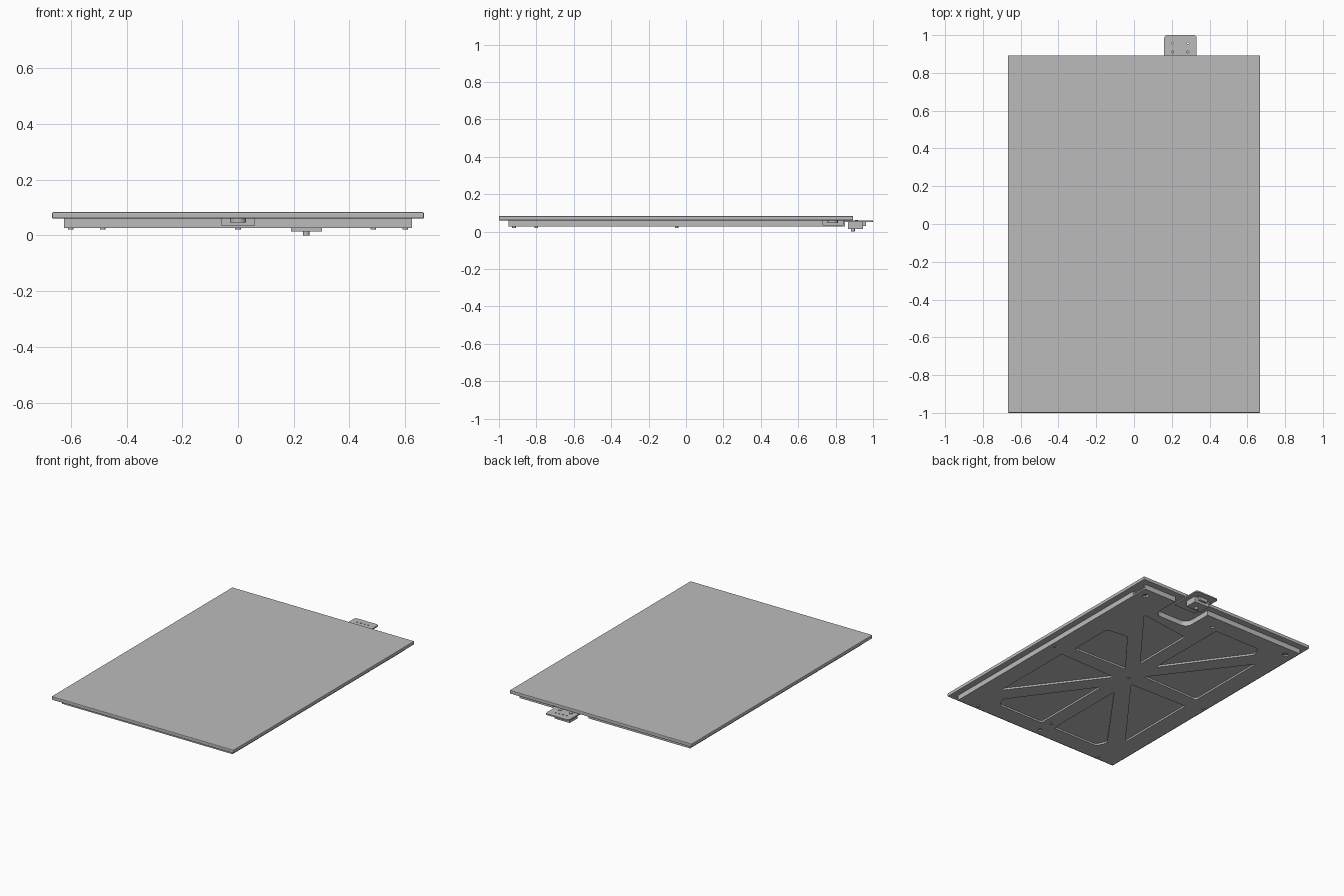
import bpy, bmesh, math

cube = bpy.data.objects.get("Cube")
if cube:
    bpy.data.objects.remove(cube, do_unlink=True)

grey = bpy.data.materials.new("plain grey")
grey.use_nodes = True
COLOUR = (0.5, 0.5, 0.5, 1)
grey.diffuse_color = COLOUR
grey.node_tree.nodes["Principled BSDF"].inputs["Base Color"].default_value = COLOUR

MID_Y = -0.05  # centre of the tray


def finish(name, bm):
    bmesh.ops.recalc_face_normals(bm, faces=bm.faces)
    mesh = bpy.data.meshes.new(name)
    bm.to_mesh(mesh)
    bm.free()
    mesh.materials.append(grey)
    ob = bpy.data.objects.new(name, mesh)
    bpy.context.collection.objects.link(ob)
    return ob


def prism(name, pts, z0, z1, radius=0.0):
    """Extruded outline with optionally rounded upright corners."""
    bm = bmesh.new()
    face = bm.faces.new([bm.verts.new((x, y, z0)) for x, y in pts])
    ext = bmesh.ops.extrude_face_region(bm, geom=[face])
    for v in ext["geom"]:
        if isinstance(v, bmesh.types.BMVert):
            v.co.z = z1
    if radius:
        upright = [e for e in bm.edges if abs(e.verts[0].co.z - e.verts[1].co.z) > 1e-5]
        bmesh.ops.bevel(bm, geom=upright, offset=radius, segments=5, profile=0.5, affect='EDGES')
    return finish(name, bm)


def box(name, x0, x1, y0, y1, z0, z1, radius=0.0):
    return prism(name, [(x0, y0), (x1, y0), (x1, y1), (x0, y1)], z0, z1, radius)


def disc(name, x, y, r, z0, z1, sides=20):
    pts = [(x + r * math.cos(math.tau * i / sides), y + r * math.sin(math.tau * i / sides))
           for i in range(sides)]
    return prism(name, pts, z0, z1)


def cut(ob, cutters):
    """Subtract the cutters, then discard them."""
    for c in cutters:
        c.hide_render = True
        mod = ob.modifiers.new("cut", 'BOOLEAN')
        mod.operation, mod.solver, mod.object = 'DIFFERENCE', 'EXACT', c
    bpy.context.view_layer.update()
    result = bpy.data.meshes.new_from_object(
        ob.evaluated_get(bpy.context.evaluated_depsgraph_get()))
    ob.modifiers.clear()
    ob.data = result
    for c in cutters:
        bpy.data.objects.remove(c, do_unlink=True)


# Top panel with softened edges
panel = box("top_panel", -0.667, 0.667, -1.0, 0.893, 0.06, 0.083)
bm = bmesh.new()
bm.from_mesh(panel.data)
bmesh.ops.bevel(bm, geom=bm.edges[:], offset=0.004, segments=2, profile=0.5, affect='EDGES')
bm.to_mesh(panel.data)
bm.free()

# Lower tray
tray = box("lower_tray", -0.625, 0.625, -0.95, 0.85, 0.026, 0.062)
cutters = []

# Pockets between the ribs, given relative to the tray centre
side = [(0.07, 0.06), (0.5, 0.05), (0.5, 0.63)]
middle = [(0.05, 0.2), (0.42, 0.71), (0.39, 0.78), (0.05, 0.78)]
side_short = [(0.08, 0.06), (0.48, 0.05), (0.48, 0.36), (0.33, 0.38)]
middle_short = [(0.05, 0.17), (0.42, 0.65), (0.05, 0.6)]
for sx in (1, -1):
    for sy in (1, -1):
        short = sx > 0 and sy > 0
        for shape in ((side_short, middle_short) if short else (side, middle)):
            pts = [(sx * x, MID_Y + sy * y) for x, y in shape]
            cutters.append(prism("pocket_cutter", pts, 0.01, 0.038, 0.018))

# Recess for the connector, edge openings and screw holes
cutters.append(box("recess_cutter", 0.12, 0.38, 0.65, 1.0, 0.01, 0.06, 0.05))
cutters.append(box("front_opening_cutter", -0.06, 0.06, -1.0, -0.87, 0.036, 0.06))
for sx in (1, -1):
    a, b = sorted((sx * 0.53, sx * 0.7))
    cutters.append(box("corner_opening_cutter", a, b, 0.733, 0.84, 0.036, 0.06))
    cutters.append(disc("corner_hole_cutter", sx * 0.565, 0.785, 0.02, 0.01, 0.05))
cutters.append(disc("front_hole_cutter", 0, -0.905, 0.014, 0.01, 0.05))
cutters.append(disc("back_hole_cutter", 0, 0.755, 0.012, 0.01, 0.04))
cut(tray, cutters)

# Screw bosses inside the openings
for name, x, y in (("front_boss", 0, -0.905), ("left_boss", 0.575, 0.785), ("right_boss", -0.575, 0.785)):
    disc(name, x, y, 0.028, 0.046, 0.0615)

# Small feet
feet = [(0, MID_Y), (0, -0.8)]
for sx in (1, -1):
    feet += [(sx * 0.6, MID_Y), (sx * 0.485, -0.92)]
for x, y in feet:
    disc("foot", x, y, 0.01, 0.02, 0.03, 12)

# Connector plate with its pin and screw holes
plate = box("connector_plate", 0.16, 0.332, 0.78, 1.0, 0.052, 0.0605, 0.015)
holes = [disc("pin_hole_cutter", 0.205 + 0.0267 * i, 0.957, 0.005, 0.04, 0.07, 10) for i in range(4)]
holes += [disc("plate_hole_cutter", x, 0.911, 0.011, 0.04, 0.07, 16) for x in (0.205, 0.285)]
cut(plate, holes)
for x in (0.205, 0.285):
    disc("connector_screw", x, 0.911, 0.008, 0.045, 0.062, 16)

# Connector housing below the plate, with its knob
box("connector_housing", 0.19, 0.302, 0.866, 0.946, 0.013, 0.053)
box("connector_latch", 0.215, 0.275, 0.944, 0.962, 0.03, 0.053)
disc("connector_knob", 0.245, 0.892, 0.011, 0.0, 0.014, 16)
